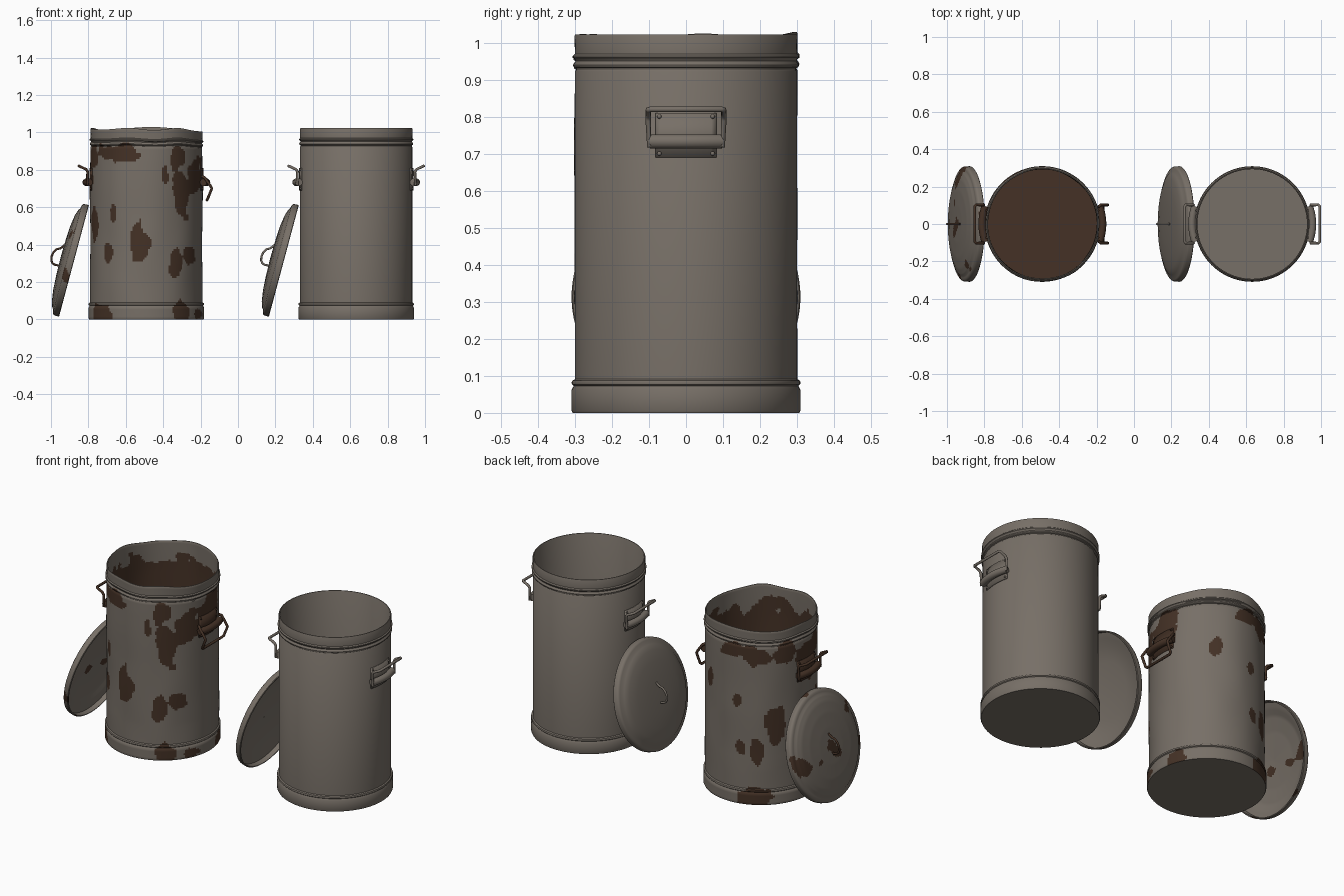
import bpy, bmesh, math
from mathutils import Matrix, Vector, noise

cube = bpy.data.objects.get("Cube")
if cube:
    bpy.data.objects.remove(cube, do_unlink=True)


def make_material(name, rgb):
    mat = bpy.data.materials.new(name)
    mat.use_nodes = True
    mat.diffuse_color = (*rgb, 1)
    mat.node_tree.nodes["Principled BSDF"].inputs["Base Color"].default_value = (*rgb, 1)
    return mat


METAL = make_material("dull grey metal", (0.185, 0.16, 0.135))
RUST = make_material("dark brown rust", (0.058, 0.031, 0.019))


def finish(obj, matrix, mats, angle=35):
    """Place an object, give it its materials and smooth it."""
    obj.matrix_world = matrix
    for mat in mats:
        obj.data.materials.append(mat)
    bpy.ops.object.select_all(action='DESELECT')
    obj.select_set(True)
    bpy.context.view_layer.objects.active = obj
    if obj.type == 'CURVE':
        bpy.ops.object.convert(target='MESH')
        obj = bpy.context.object
    bpy.ops.object.shade_smooth_by_angle(angle=math.radians(angle))
    return obj


def mesh_object(name, bm, matrix, mats):
    mesh = bpy.data.meshes.new(name)
    bm.to_mesh(mesh)
    bm.free()
    obj = bpy.data.objects.new(name, mesh)
    bpy.context.collection.objects.link(obj)
    return finish(obj, matrix, mats)


def lathe(name, profile, matrix, segments=96, step=9, rule=None, dent=None):
    """Turn a (radius, height) profile around z; rule picks rusty faces."""
    pts = [Vector((profile[0][0], 0, profile[0][1]))]
    for r, z in profile[1:]:
        a, b = pts[-1].copy(), Vector((r, 0, z))
        n = max(1, math.ceil((b - a).length / step))
        pts += [a.lerp(b, (i + 1) / n) for i in range(n)]
    bm = bmesh.new()
    vs = [bm.verts.new(p) for p in pts]
    es = [bm.edges.new(pair) for pair in zip(vs, vs[1:])]
    bmesh.ops.spin(bm, geom=vs + es, cent=(0, 0, 0), axis=(0, 0, 1),
                   angle=math.tau, steps=segments)
    bmesh.ops.remove_doubles(bm, verts=bm.verts, dist=0.0002)
    bmesh.ops.recalc_face_normals(bm, faces=bm.faces)
    if rule:
        for f in bm.faces:
            f.material_index = int(rule(f.calc_center_median()))
    if dent:
        for v in bm.verts:
            v.co += dent(v.co)
    return mesh_object(name, bm, matrix, [METAL, RUST])


def tube(name, points, radius, matrix, mat):
    curve = bpy.data.curves.new(name, 'CURVE')
    curve.dimensions = '3D'
    curve.bevel_depth = radius
    curve.bevel_resolution = 3
    curve.use_fill_caps = True
    spline = curve.splines.new('POLY')
    spline.points.add(len(points) - 1)
    for p, co in zip(spline.points, points):
        p.co = (*co, 1)
    obj = bpy.data.objects.new(name, curve)
    bpy.context.collection.objects.link(obj)
    return finish(obj, matrix, [mat], 50)


# Rust blotches on the wall: compass angle, height, half width, half height
BLOTCHES = [
    (250, .89, .10, .05), (222, .89, .08, .04), (200, .87, .07, .07),
    (306, .86, .06, .06), (310, .67, .05, .14), (330, .77, .09, .10),
    (289, .77, .015, .05), (264, .41, .055, .10), (300, .30, .035, .08),
    (322, .35, .05, .055), (234, .57, .02, .05), (226, .35, .04, .05),
    (201, .50, .05, .08), (217, .03, .07, .05), (309, .04, .05, .06),
    (335, .03, .05, .03), (0, .80, .10, .10), (180, .80, .10, .10),
    (95, .89, .07, .04), (120, .88, .09, .05), (150, .88, .07, .06),
    (59, .68, .033, .055), (100, .60, .022, .035), (140, .46, .06, .09),
    (121, .30, .038, .08), (103, .32, .025, .04), (119, .03, .10, .06),
    (8, .88, .09, .05), (20, .02, .06, .05),
]


def bin_rust(c):
    rough = 0.55 * noise.noise(c * 11) + 0.3 * noise.noise(c * 27)
    # inside is rusted through apart from a ragged band under the lip
    if math.hypot(c.x, c.y) < 0.2965 and c.z > 0.01:
        return c.z < 0.92 + 0.15 * rough
    if c.z < 0.002 or c.z > 0.958:
        return False
    az = math.atan2(c.y, c.x)
    for deg, z, w, h in BLOTCHES:
        turn = math.remainder(az - math.radians(deg), math.tau)
        if math.hypot(turn * 0.3 / w, (c.z - z) / h) < 1 + rough:
            return True
    return False


def lid_rust(c):
    r = math.hypot(c.x, c.y)
    if c.z > 0.068 and r < 0.035 + 0.02 * noise.noise(c * 30):
        return True
    return noise.noise(c * 9 + Vector((3, 1, 5))) > (0.42 if r > 0.28 else 0.58)


def bin_dent(co):
    r = math.hypot(co.x, co.y)
    out = Vector((co.x, co.y, 0)) / max(r, 0.01)
    lift = max(0, co.z - 0.85) / 0.17
    push = 0.005 * noise.noise(Vector((co.x, co.y, co.z * 0.6)) * 6)
    dip = -0.006 + 0.02 * noise.noise(Vector((co.x, co.y, 0)) * 5)
    return out * push * min(1, r / 0.29) * min(1, co.z * 5) + Vector((0, 0, dip * lift))


BIN_PROFILE = [
    (0, 0), (.306, 0), (.309, .006), (.309, .062), (.303, .073), (.308, .077),
    (.309, .082), (.307, .087), (.300, .091), (.300, .922), (.2975, .926),
    (.298, .931), (.304, .934), (.305, .939), (.302, .945), (.298, .95),
    (.300, .955), (.306, .959), (.306, .964), (.300, .969), (.301, 1.018),
    (.299, 1.022), (.295, 1.022), (.293, 1.018), (.293, .02), (0, .02),
]
LID_PROFILE = [
    (0, .074), (.10, .072), (.18, .067), (.24, .058), (.272, .047), (.28, .04),
    (.297, .037), (.305, .032), (.308, .026), (.309, .003), (.306, 0),
    (.301, 0), (.300, .028), (.27, .036), (.23, .052), (.15, .063), (0, .068),
]
LID_GRIP = [(-.045, 0, .066), (-.046, 0, .095), (-.042, 0, .108), (-.028, 0, .118),
            (-.008, 0, .122), (.015, 0, .118), (.036, 0, .106), (.046, 0, .088),
            (.06, 0, .076), (.07, 0, .072)]
# Half of each wire handle; the other half is mirrored across y
RAISED = [(.312, .085, .725), (.316, .10, .722), (.314, .102, .79),
          (.322, .102, .802), (.355, .102, .818), (.361, .095, .82)]
HANGING = [(.298, .09, .765), (.312, .102, .758), (.345, .102, .71),
           (.35, .102, .70), (.328, .10, .645), (.324, .09, .638)]


def side_handle(prefix, matrix, half, mat):
    # curved mounting plate
    bm = bmesh.new()
    bmesh.ops.create_grid(bm, x_segments=12, y_segments=1, size=1)
    for v in bm.verts:
        a, z = v.co.x * 0.272, 0.75 + v.co.y * 0.06
        v.co = (0.305 * math.cos(a), 0.305 * math.sin(a), z)
    plate = mesh_object(prefix + "_plate", bm, matrix, [mat])
    plate.modifiers.new("thickness", 'SOLIDIFY').thickness = 0.006
    # rolled sleeve that holds the wire
    sleeve = [(0.322 - 0.017 * (t / 6) ** 2, 0.095 * t / 6, 0.733) for t in range(-6, 7)]
    tube(prefix + "_sleeve", sleeve, 0.02, matrix, mat)
    # wire loop
    loop = half + [(x, -y, z) for x, y, z in reversed(half)]
    tube(prefix + "_wire", loop, 0.0075, matrix, mat)
    # rivets
    bm = bmesh.new()
    for y in (-0.072, 0.072):
        for z in (0.7, 0.8):
            bmesh.ops.create_uvsphere(bm, u_segments=10, v_segments=6, radius=0.006,
                                      matrix=Matrix.Translation((0.299, y, z)))
    mesh_object(prefix + "_rivets", bm, matrix, [mat])


def build_bin(prefix, x, rusty):
    here = Matrix.Translation((x, 0, 0))
    trim = RUST if rusty else METAL
    fine = dict(segments=200, step=0.011) if rusty else {}
    lathe(prefix + "_bin_body", BIN_PROFILE, here, **fine,
          rule=bin_rust if rusty else None, dent=bin_dent if rusty else None)
    # lid leaning on the side
    lean = Matrix.Translation((x - 0.387, 0, 0.3125)) @ Matrix.Rotation(math.radians(-75), 4, 'Y')
    lathe(prefix + "_lid", LID_PROFILE, lean, **fine, rule=lid_rust if rusty else None)
    tube(prefix + "_lid_grip", LID_GRIP, 0.006, lean, trim)
    # handles on both sides
    side_handle(prefix + "_left_handle", here, HANGING if rusty else RAISED, trim)
    side_handle(prefix + "_right_handle", here @ Matrix.Rotation(math.pi, 4, 'Z'), RAISED, trim)


build_bin("clean", 0.632, False)
build_bin("rusty", -0.49, True)
